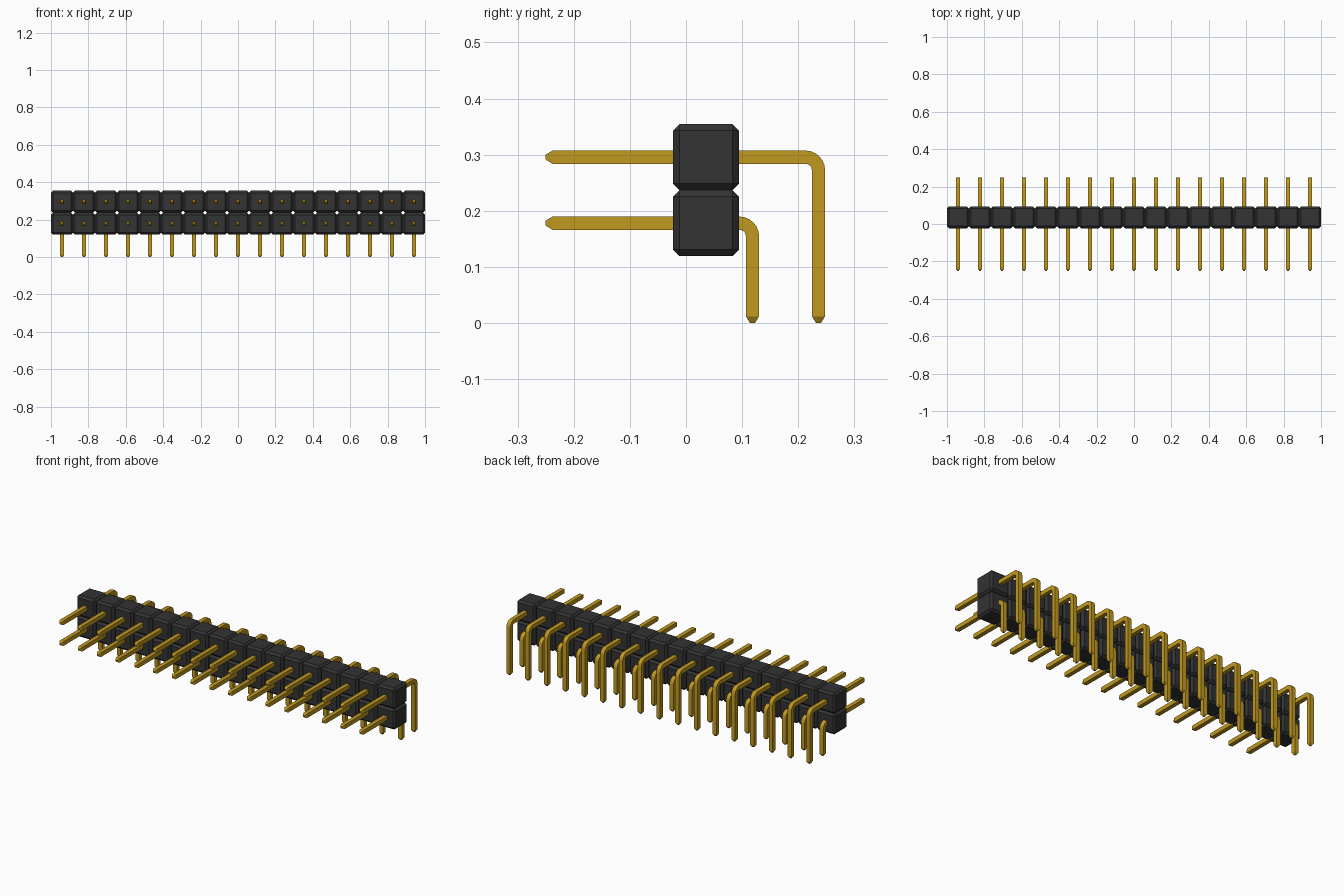
import bpy, bmesh, math
from mathutils import Vector

if "Cube" in bpy.data.objects:
    bpy.data.objects.remove(bpy.data.objects["Cube"], do_unlink=True)

COLUMNS = 17
PITCH = 2 / COLUMNS
FIRST_X = -1 + PITCH / 2
BLOCK_Y = 0.0355
ROW_Z = (0.178, 0.178 + PITCH)
TAIL_Y = (0.1185, 0.1185 + PITCH)
HALF = 0.0118          # half the pin thickness
TIP_HALF = 0.0045      # half the thickness at the pin ends
TIP_LEN = 0.012
BEND = 0.0235          # centre line radius of the bend


def material(name, rgb):
    mat = bpy.data.materials.new(name)
    mat.use_nodes = True
    mat.diffuse_color = (*rgb, 1)
    mat.node_tree.nodes["Principled BSDF"].inputs["Base Color"].default_value = (*rgb, 1)
    return mat


black = material("black plastic", (0.033, 0.033, 0.033))
gold = material("gold metal", (0.53, 0.32, 0.014))


def finish(name, bm, mat, location):
    """Turn the mesh into an object and repeat it along the header."""
    bmesh.ops.recalc_face_normals(bm, faces=bm.faces)
    mesh = bpy.data.meshes.new(name)
    bm.to_mesh(mesh)
    bm.free()
    mesh.materials.append(mat)
    obj = bpy.data.objects.new(name, mesh)
    obj.location = location
    bpy.context.collection.objects.link(obj)
    bpy.ops.object.select_all(action='DESELECT')
    obj.select_set(True)
    bpy.context.view_layer.objects.active = obj
    bpy.ops.object.shade_smooth_by_angle(angle=math.radians(22))
    array = obj.modifiers.new("columns", 'ARRAY')
    array.count = COLUMNS
    array.use_relative_offset = False
    array.use_constant_offset = True
    array.constant_offset_displace = (PITCH, 0, 0)


def housing(name, z):
    """Row of chamfered plastic cells."""
    bm = bmesh.new()
    bmesh.ops.create_cube(bm, size=PITCH)
    bmesh.ops.bevel(bm, geom=bm.edges[:], offset=0.0115, segments=1, affect='EDGES')
    finish(name, bm, black, (FIRST_X, BLOCK_Y, z))


def pins(name, z, tail_y):
    """Square pin swept along a right-angle path with tapered ends."""
    sections = [(-0.25, z, 0, TIP_HALF), (-0.25 + TIP_LEN, z, 0, HALF)]
    steps = 6
    for i in range(steps + 1):
        a = math.pi / 2 * i / steps
        sections.append((tail_y - BEND + BEND * math.sin(a),
                         z - BEND + BEND * math.cos(a), a, HALF))
    sections += [(tail_y, TIP_LEN, math.pi / 2, HALF), (tail_y, 0, math.pi / 2, TIP_HALF)]

    bm = bmesh.new()
    rings = []
    for y, pz, a, h in sections:
        centre = Vector((0, y, pz))
        out = Vector((0, math.sin(a), math.cos(a)))
        side = Vector((1, 0, 0))
        rings.append([bm.verts.new(centre + side * sx * h + out * so * h)
                      for sx, so in ((-1, -1), (1, -1), (1, 1), (-1, 1))])
    for r, s in zip(rings, rings[1:]):
        for k in range(4):
            n = (k + 1) % 4
            bm.faces.new((r[k], r[n], s[n], s[k]))
    bm.faces.new(rings[0])
    bm.faces.new(rings[-1])
    finish(name, bm, gold, (FIRST_X, 0, 0))


# Two stacked rows of cells, each with its own row of bent pins
for row, z, tail in zip(("lower", "upper"), ROW_Z, TAIL_Y):
    housing(row + "_housing", z)
    pins(row + "_pins", z, tail)
